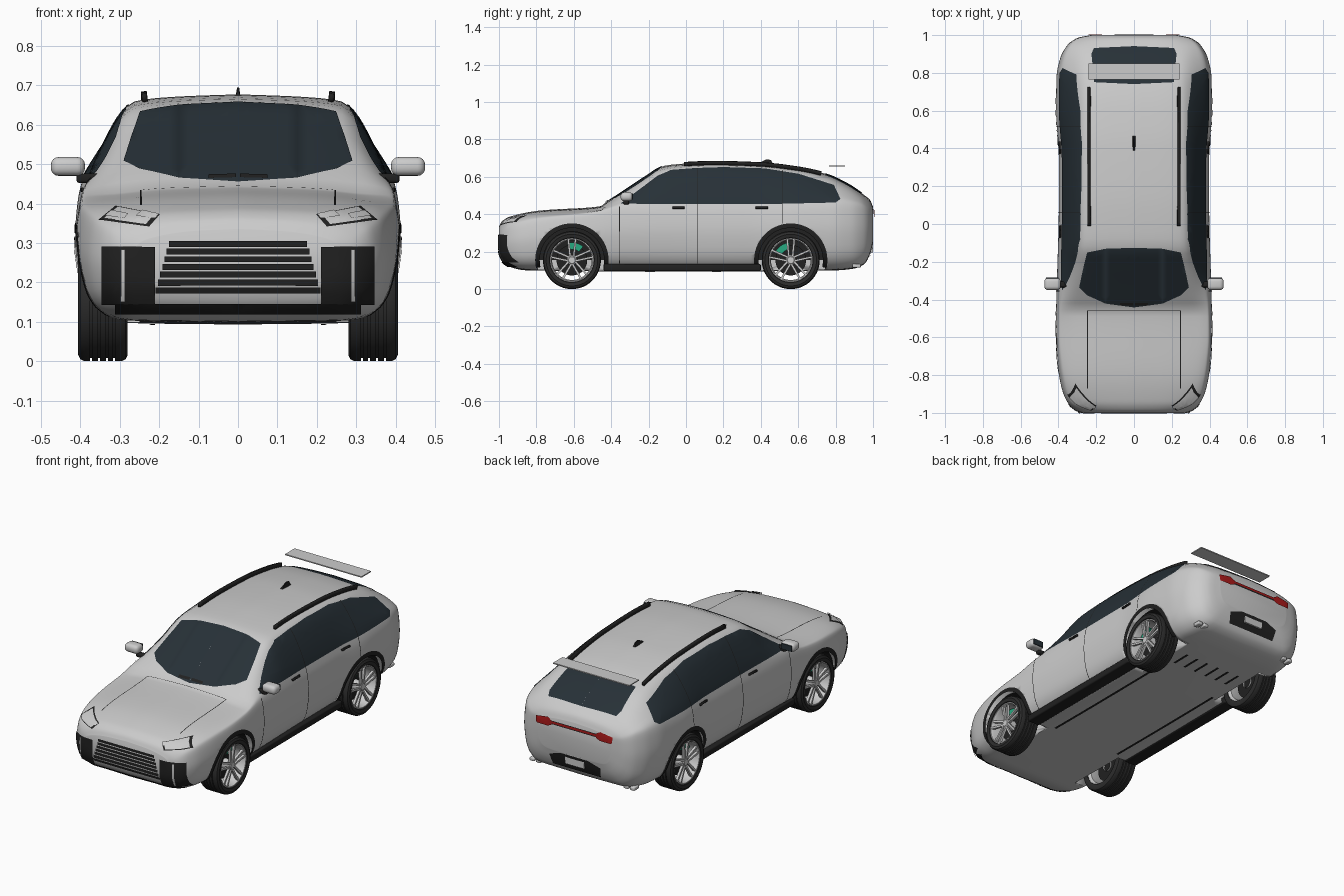
import bpy, bmesh, math
from mathutils import Vector
from mathutils.bvhtree import BVHTree

if "Cube" in bpy.data.objects:
    bpy.data.objects.remove(bpy.data.objects["Cube"])

def material(name, r, g, b):
    m = bpy.data.materials.new(name)
    m.diffuse_color = (r, g, b, 1)
    m.use_nodes = True
    m.node_tree.nodes["Principled BSDF"].inputs["Base Color"].default_value = m.diffuse_color
    return m

BLACK = material("black_trim", .015, .015, .015)
GLASS = material("dark_glass", .02, .03, .038)
RUBBER = material("rubber", .025, .025, .025)
RED = material("red_lamp", .4, .01, .01)
GREEN = material("green_caliper", .02, .4, .22)
WHITE = material("white", .85, .85, .85)

def finish(name, bm, mat=None, mirror=False, angle=35):
    bmesh.ops.recalc_face_normals(bm, faces=bm.faces)
    me = bpy.data.meshes.new(name)
    bm.to_mesh(me)
    for p in me.polygons:
        p.use_smooth = True
    me.set_sharp_from_angle(angle=math.radians(angle))
    ob = bpy.data.objects.new(name, me)
    bpy.context.collection.objects.link(ob)
    if mat:
        me.materials.append(mat)
    if mirror:
        ob.modifiers.new("Mirror", 'MIRROR').use_mirror_merge = False
    return ob

def curve(pts):
    """Monotone smooth interpolation through (t, value) points."""
    n = len(pts)
    d = [(pts[i+1][1]-pts[i][1]) / (pts[i+1][0]-pts[i][0]) for i in range(n-1)]
    m = [d[0]] + [2*a*b/(a+b) if a*b > 0 else 0 for a, b in zip(d, d[1:])] + [d[-1]]
    def f(t):
        i = max(0, min(n-2, sum(p[0] <= t for p in pts) - 1))
        h = pts[i+1][0] - pts[i][0]
        s = (t - pts[i][0]) / h
        return ((2*s**3-3*s*s+1)*pts[i][1] + (s**3-2*s*s+s)*h*m[i]
                + (3*s*s-2*s**3)*pts[i+1][1] + (s**3-s*s)*h*m[i+1])
    return f

# Body: cross-sections driven by profile curves along y
top = curve([(-1, .335), (-.985, .362), (-.94, .388), (-.78, .42), (-.46, .442), (-.42, .468), (-.3, .547),
             (-.2, .613), (-.13, .656), (-.05, .668), (.15, .677), (.4, .67), (.6, .648), (.75, .615),
             (.87, .56), (.95, .505), (.985, .475), (1, .44)])
bottom = curve([(-1, .19), (-.985, .15), (-.96, .125), (-.85, .1), (0, .093), (.8, .1), (.9, .11),
                (.955, .135), (.985, .19), (1, .25)])
width = curve([(-1, .27), (-.985, .31), (-.95, .348), (-.88, .38), (-.75, .404), (-.6, .415), (-.3, .408),
               (.1, .398), (.35, .398), (.6, .413), (.78, .41), (.88, .39), (.95, .35), (.985, .3), (1, .23)])
belt = curve([(-1, .29), (-.94, .34), (-.8, .375), (-.5, .41), (-.35, .44), (0, .45), (.5, .455),
              (.8, .465), (.93, .45), (1, .41)])
roof = curve([(-1, .2), (-.94, .27), (-.8, .31), (-.46, .315), (-.34, .295), (-.15, .264), (.3, .262),
              (.6, .255), (.8, .25), (.93, .25), (1, .19)])

def section(y):
    t, b, w, s, r = top(y), bottom(y), width(y), belt(y), roof(y)
    e = t - .018
    k = [(0, b), (.7*w, b+.004), (.87*w, b+.2*(s-b)*.5), (.965*w, b+.3*(s-b)), (w, b+.62*(s-b)),
         (.985*w, b+.85*(s-b)), (.955*w, s), (.53*w+.45*r+.01, (s+e)/2), (r, e), (.6*r, t-.006), (0, t)]
    fx = curve([(i, p[0]) for i, p in enumerate(k)])
    fz = curve([(i, p[1]) for i, p in enumerate(k)])
    half = [(fx(i/4), fz(i/4)) for i in range(41)]
    return half + [(-x, z) for x, z in half[-2:0:-1]]

bm = bmesh.new()
rings = []
for i in range(81):
    y = math.sin((i/40 - 1) * math.pi/2)
    rings.append([bm.verts.new((x, y, z)) for x, z in section(y)])
n = len(rings[0])
for a, b in zip(rings, rings[1:]):
    for j in range(n):
        bm.faces.new((a[j], a[(j+1) % n], b[(j+1) % n], b[j]))
bm.faces.new(rings[0])
bm.faces.new(rings[-1])
bmesh.ops.recalc_face_normals(bm, faces=bm.faces)
SHELL = BVHTree.FromBMesh(bm)
body = finish("car_body", bm, angle=45)

VIEWS = {"front": (lambda u, v: Vector((u, -3, v)), Vector((0, 1, 0))),
         "back": (lambda u, v: Vector((u, 3, v)), Vector((0, -1, 0))),
         "side": (lambda u, v: Vector((3, u, v)), Vector((-1, 0, 0))),
         "top": (lambda u, v: Vector((u, v, 3)), Vector((0, 0, -1))),
         "under": (lambda u, v: Vector((u, v, -3)), Vector((0, 0, 1)))}

def patch(name, view, outline, mat, off=.003, mirror=True, step=.025, thick=0):
    """Flat outline cut into a grid and projected on to the body."""
    bm = bmesh.new()
    bm.faces.new([bm.verts.new((u, v, 0)) for u, v in outline])
    bmesh.ops.triangulate(bm, faces=bm.faces[:])
    for ax in (0, 1):
        lo, hi = min(p[ax] for p in outline), max(p[ax] for p in outline)
        for i in range(1, int((hi-lo)/step) + 1):
            co, no = Vector(), Vector()
            co[ax], no[ax] = lo + i*step, 1
            bmesh.ops.bisect_plane(bm, geom=bm.verts[:]+bm.edges[:]+bm.faces[:], plane_co=co, plane_no=no)
    place, d = VIEWS[view]
    for v in bm.verts:
        o = place(v.co.x, v.co.y)
        hit, nor, _, _ = SHELL.ray_cast(o, d)
        if hit is None:
            hit, nor, _, _ = SHELL.find_nearest(o + d*2.1)
        v.co = hit + nor*off
    ob = finish(name, bm, mat, mirror, 60)
    if thick:
        s = ob.modifiers.new("Solidify", 'SOLIDIFY')
        s.thickness, s.offset = thick, 0
    return ob

def rect(u0, u1, v0, v1):
    return [(u0, v0), (u1, v0), (u1, v1), (u0, v1)]

def box(name, lo, hi, mat=None, mirror=False, bevel=0):
    bm = bmesh.new()
    bmesh.ops.create_cube(bm, size=1)
    for v in bm.verts:
        v.co = [(a+b)/2 + c*(b-a) for a, b, c in zip(lo, hi, v.co)]
    if bevel:
        bmesh.ops.bevel(bm, geom=bm.edges[:], offset=bevel, segments=4, profile=.5, affect='EDGES')
    return finish(name, bm, mat, mirror)

def lathe(name, prof, cy, cz, mat=None, a0=0, a1=360, n=48, mirror=True):
    """Revolve (x, radius) points about an axle along x."""
    bm = bmesh.new()
    full = a1 - a0 == 360
    rows = []
    for i in range(n if full else n+1):
        a = math.radians(a0 + (a1-a0)*i/n)
        rows.append([bm.verts.new((x, cy + r*math.cos(a), cz + r*math.sin(a))) for x, r in prof])
    for a, b in zip(rows, rows[1:] + (rows[:1] if full else [])):
        for j in range(len(prof)-1):
            bm.faces.new((a[j], a[j+1], b[j+1], b[j]))
    bmesh.ops.remove_doubles(bm, verts=bm.verts[:], dist=1e-5)
    return finish(name, bm, mat, mirror)

# Glass
patch("windshield", "top", [(0, -.44), (.15, -.42), (.25, -.375), (.29, -.335), (.27, -.24), (.248, -.15),
                            (.15, -.13), (0, -.125)], GLASS)
patch("rear_window", "top", [(0, .74), (.21, .75), (.225, .9), (.212, .93), (0, .94)], GLASS)
patch("side_windows", "side", [(-.35, .455), (-.27, .515), (-.15, .605), (-.08, .635), (.05, .645), (.2, .65),
                               (.42, .643), (.6, .615), (.79, .555), (.825, .48), (.8, .462), (.5, .455)], GLASS)

# Panel gaps, handles and wipers
for y, z in ((-.355, .44), (.06, .645), (.515, .63)):
    patch("door_gap", "side", rect(y-.002, y+.002, .14 if y < .4 else .35, z), BLACK, .004)
for y in (-.04, .405):
    patch("door_handle", "side", rect(y-.033, y+.033, .428, .438), BLACK, .006, thick=.008)
patch("hood_gap_side", "top", rect(.244, .248, -.87, -.457), BLACK, .002)
patch("hood_gap_rear", "top", rect(0, .248, -.46, -.457), BLACK, .002)
patch("wiper", "top", rect(.005, .075, -.428, -.415), BLACK, .006)

# Nose: slatted grille, side vents, lip and headlights
for i in range(7):
    z = .173 + i*.0195
    w = .21 - (z-.17)*.29
    patch("grille_slat", "front", rect(0, w, z, z+.015), BLACK, .004)
patch("front_vent", "front", rect(.21, .343, .145, .29), BLACK, .004)
patch("front_vent_bar", "front", rect(.284, .294, .155, .282), None, .009)
patch("front_lip", "front", rect(0, .31, .123, .148), BLACK, .005)
lamp = [(.198, .37), (.31, .392), (.352, .357), (.225, .34)]
def inset(k, c=(.271, .365)):
    return [(c[0] + (u-c[0])*k, c[1] + (v-c[1])*k) for u, v in lamp]
patch("headlight_frame", "front", inset(1), BLACK, .003, step=.015)
patch("headlight_lens", "front", inset(.84), None, .006, step=.015)
patch("headlight_bulb", "front", inset(.38, (.2, .366)), WHITE, .009, step=.015)
patch("headlight_bulb", "front", inset(.38, (.325, .366)), WHITE, .009, step=.015)

# Tail: lamp strip, bumper insert, plate, exhaust tips
patch("tail_strip", "back", rect(0, .16, .398, .418), BLACK, .004)
patch("tail_strip_lamp", "back", rect(0, .16, .404, .416), RED, .007)
patch("tail_lamp", "back", [(.14, .395), (.165, .385), (.235, .385), (.24, .42), (.165, .432), (.14, .42)], RED, .007)
patch("rear_bumper_insert", "back", [(0, .165), (.15, .165), (.16, .225), (.1, .225), (.085, .25), (0, .25)], BLACK, .004)
box("number_plate", (-.06, .97, .195), (.06, 1.0, .25), WHITE)
for x in (.26, .3):
    box("exhaust_tip", (x, .89, .115), (x+.03, .935, .135), None, True, .006)

# Underside slots and rails
for i in range(3):
    patch("floor_slot", "under", rect(.03+i*.07, .045+i*.07, .55, .66), BLACK, .003)
patch("floor_rail", "under", rect(.21, .225, -.4, .4), BLACK, .003)

# Sills, roof rails, fin, wing
box("sill", (.3, -.44, .096), (.378, .4, .134), BLACK, True, .008)
patch("roof_rail", "top", rect(.229, .242, -.01, .72), BLACK, .01, thick=.022)
box("rear_wing", (-.24, .765, .655), (.24, .85, .661))
bm = bmesh.new()
fin = [(.385, .668), (.405, .682), (.43, .694), (.455, .69), (.465, .668)]
sides = [[bm.verts.new((s*(.007 if z < .675 else .003), y, z)) for y, z in fin] for s in (-1, 1)]
for f in sides:
    bm.faces.new(f)
for i in range(5):
    j = (i+1) % 5
    bm.faces.new((sides[0][i], sides[0][j], sides[1][j], sides[1][i]))
finish("roof_fin", bm, BLACK)

# Door mirrors
box("mirror_housing", (.388, -.35, .47), (.475, -.285, .518), None, True, .02)
box("mirror_glass", (.4, -.288, .478), (.465, -.283, .51), GLASS, True)
box("mirror_arm", (.35, -.335, .452), (.41, -.305, .476), BLACK, True, .008)

# Wheels and arches
CZ, R = .155, .155
for label, cy, ca in (("front", -.61, 50), ("rear", .56, 95)):
    cut = lathe(label + "_arch_cutter", [(.25, 0), (.25, .188), (.6, .188), (.6, 0)], cy, CZ)
    cut.hide_render = True
    cut.display_type = 'WIRE'
    mod = body.modifiers.new(label + "_arch", 'BOOLEAN')
    mod.operation, mod.object, mod.solver = 'DIFFERENCE', cut, 'EXACT'
    lathe(label + "_arch_liner", [(.256, .0), (.256, .184), (.37, .184)], cy, CZ, BLACK, 0, 180, 32)
    arc = [math.radians(-12 + 204*i/32) for i in range(33)]
    patch(label + "_arch_lip", "side", [(cy + .196*math.cos(a), CZ + .196*math.sin(a)) for a in arc]
          + [(cy + .172*math.cos(a), CZ + .172*math.sin(a)) for a in reversed(arc)], BLACK, .002)
    tread = [(.283, .118), (.28, .14), (.285, .15), (.295, R)]
    for x in (.312, .33, .35, .37):
        tread += [(x, R), (x, R-.008), (x+.005, R-.008), (x+.005, R)]
    tread += [(.39, R), (.4, .15), (.406, .138), (.402, .12), (.395, .115)]
    lathe(label + "_tire", tread, cy, CZ, RUBBER, n=64)
    lathe(label + "_rim", [(.285, .118), (.3, .106), (.385, .106), (.398, .112), (.398, .119), (.39, .119)], cy, CZ)
    lathe(label + "_hub", [(.32, .03), (.388, .026), (.394, .018), (.394, 0)], cy, CZ, n=24)
    lathe(label + "_brake_disc", [(.33, 0), (.33, .082), (.342, .082), (.342, 0)], cy, CZ, BLACK)
    lathe(label + "_brake_caliper", [(.325, .058), (.36, .058), (.36, .094), (.325, .094), (.325, .058)],
          cy, CZ, GREEN, ca, ca+55, 10)
    bm = bmesh.new()
    for i in range(5):
        a = math.radians(90 + 72*i)
        for s in (-1, 1):
            vs = bmesh.ops.create_cube(bm, size=1)["verts"]
            for v in vs:
                r = .064 + v.co.y*.092
                t = s*(.008 + .1*r) + v.co.z*.011
                x = .385 + v.co.x*.014 + (.004 if v.co.y > 0 else 0)
                v.co = (x, cy + r*math.cos(a) - t*math.sin(a), CZ + r*math.sin(a) + t*math.cos(a))
    finish(label + "_spokes", bm, None, True)
